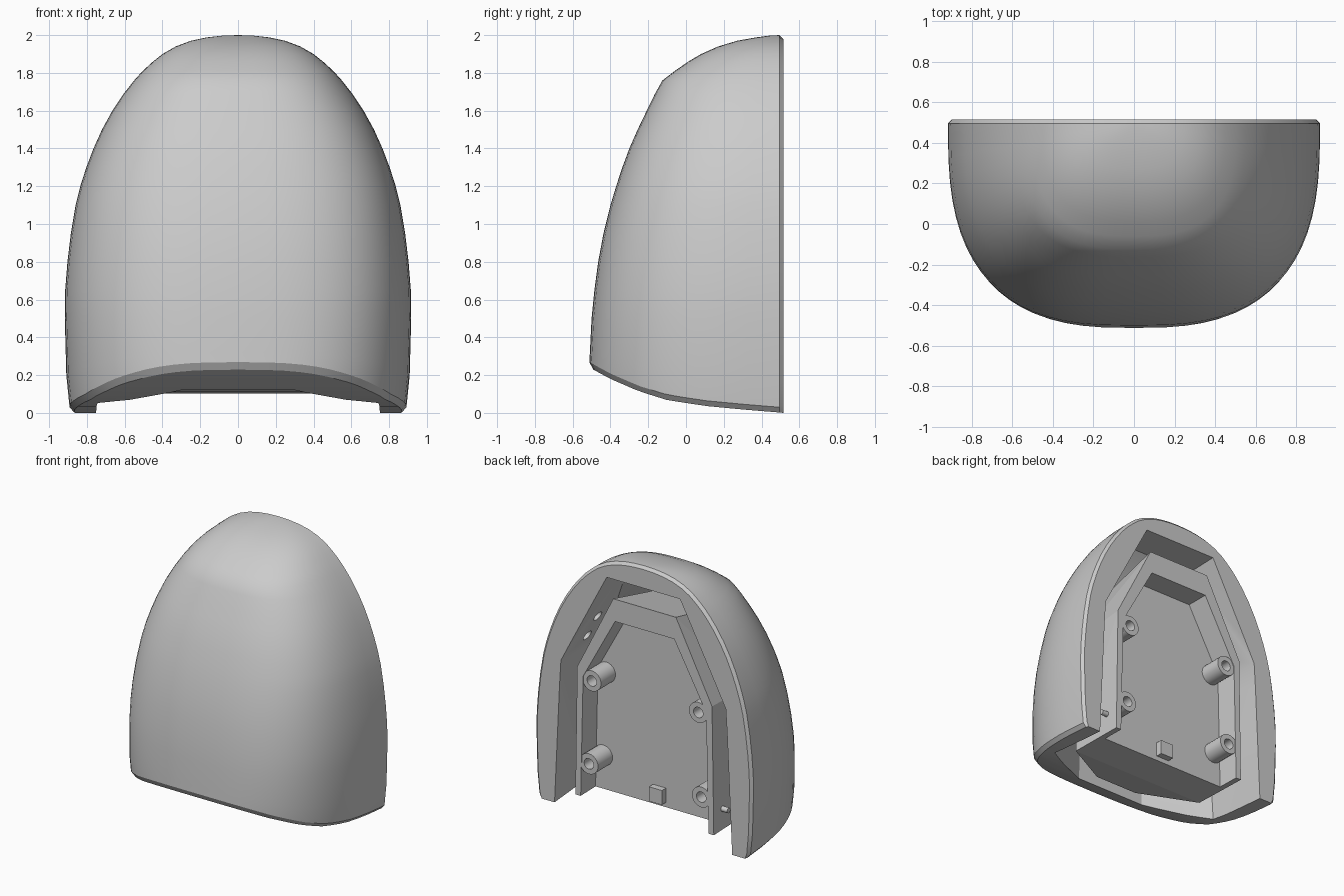
import bpy, bmesh, math
from mathutils import Matrix, Vector

if "Cube" in bpy.data.objects:
    bpy.data.objects.remove(bpy.data.objects["Cube"])

BACK = 0.495


def finish(bm, name):
    bmesh.ops.recalc_face_normals(bm, faces=bm.faces[:])
    me = bpy.data.meshes.new(name)
    bm.to_mesh(me)
    bm.free()
    ob = bpy.data.objects.new(name, me)
    bpy.context.collection.objects.link(ob)
    return ob


def hull(name, pts):
    """Convex solid around points (x, y, z), mirrored in x."""
    bm = bmesh.new()
    for x, y, z in pts:
        for s in (1, -1):
            bm.verts.new((s * x, y, z))
    bmesh.ops.convex_hull(bm, input=bm.verts[:])
    bmesh.ops.dissolve_limit(bm, angle_limit=0.01, verts=bm.verts[:], edges=bm.edges[:])
    return finish(bm, name)


def rod(name, a, b, r, hole=0, depth=0):
    """Cylinder from a to b, optionally with a blind hole in the b end."""
    a, b = Vector(a), Vector(b)
    d = b - a
    bm = bmesh.new()
    m = Matrix.Translation((a + b) / 2) @ d.to_track_quat('Z', 'Y').to_matrix().to_4x4()
    bmesh.ops.create_cone(bm, cap_ends=True, segments=24, radius1=r, radius2=r,
                          depth=d.length, matrix=m)
    if hole:
        end = max(bm.faces, key=lambda f: f.calc_center_median().dot(d))
        bmesh.ops.inset_region(bm, faces=[end], thickness=r - hole)
        e = bmesh.ops.extrude_face_region(bm, geom=[end])
        bmesh.ops.delete(bm, geom=[end], context='FACES_ONLY')
        vs = [v for v in e['geom'] if isinstance(v, bmesh.types.BMVert)]
        bmesh.ops.translate(bm, verts=vs, vec=-d.normalized() * depth)
    return finish(bm, name)


def cut(ob, tool):
    mod = ob.modifiers.new("cut", 'BOOLEAN')
    mod.operation, mod.object, mod.solver = 'DIFFERENCE', tool, 'EXACT'
    bpy.context.view_layer.objects.active = ob
    bpy.ops.object.modifier_apply(modifier=mod.name)
    bpy.data.objects.remove(tool)


def smooth(ob, deg):
    bpy.ops.object.select_all(action='DESELECT')
    ob.select_set(True)
    bpy.context.view_layer.objects.active = ob
    bpy.ops.object.shade_smooth_by_angle(angle=math.radians(deg))


# Curved lower edge of the shell: (y, z)
EDGE = [(-0.52, 0.245), (-0.4, 0.18), (-0.25, 0.115), (-0.1, 0.068),
        (0.1, 0.037), (0.3, 0.018), (0.52, 0.0)]


def edge_z(y):
    for (y0, z0), (y1, z1) in zip(EDGE, EDGE[1:]):
        if y <= y1:
            return z0 + (z1 - z0) * (y - y0) / (y1 - y0)
    return 0.0


# Domed shell: rings of (height, half width, front y)
RINGS = [(0.5, .917, -.500), (0.65, .915, -.485), (0.8, .903, -.465), (0.95, .885, -.437),
         (1.1, .86, -.40), (1.2, .835, -.37), (1.3, .803, -.337), (1.4, .765, -.30),
         (1.5, .72, -.256), (1.6, .665, -.208), (1.69, .605, -.164), (1.76, .55, -.125),
         (1.81, .505, -.06), (1.86, .45, .012), (1.9, .40, .08), (1.94, .33, .17),
         (1.97, .25, .27), (1.988, .165, .37), (1.997, .085, .44)]
N = 36


def arc(w, d):
    for i in range(N + 1):
        a = math.pi * i / N
        c, s = math.cos(a), max(0.0, math.sin(a)) if 0 < i < N else 0.0
        yield math.copysign(w * abs(c) ** (2 / 2.8), c) if i != N // 2 else 0.0, BACK - d * s ** (2 / 2.8)


bm = bmesh.new()
rows = [[bm.verts.new((x, y, edge_z(y))) for x, y in arc(.867, .985)],
        [bm.verts.new((x, y, edge_z(y) + .028)) for x, y in arc(.892, 1.007)],
        [bm.verts.new((x, y, .5 * edge_z(y) + .2)) for x, y in arc(.909, 1.004)]]
for z, w, y in RINGS:
    rows.append([bm.verts.new((px, py, z)) for px, py in arc(w, BACK - y)])
pole = bm.verts.new((0, BACK, 2.0))
for a, b in zip(rows, rows[1:]):
    for i in range(N):
        bm.faces.new((a[i], a[i + 1], b[i + 1], b[i]))
for i in range(N):
    bm.faces.new((rows[-1][i], rows[-1][i + 1], pole))
low = rows[0]
for i in range(N // 2 - 1):
    bm.faces.new((low[i], low[i + 1], low[N - i - 1], low[N - i]))
h = N // 2
bm.faces.new((low[h - 1], low[h], low[h + 1]))
back = bm.faces.new([r[0] for r in rows] + [pole] + [r[-1] for r in reversed(rows)])
bmesh.ops.recalc_face_normals(bm, faces=bm.faces[:])
# stepped lip around the open back
bmesh.ops.inset_region(bm, faces=[back], thickness=0.02)
for v in back.verts:
    v.co.y += 0.02
    if v.co.z < 0.035:
        v.co.z = 0.0
shell = finish(bm, "shell")

# Angular cavity, open to the back and below
cut(shell, hull("cavity_cutter", [
    (.765, .6, -.3), (.70, .6, 1.1), (.31, .6, 1.84),
    (.765, 0, -.3), (.68, 0, 1.1), (.28, 0, 1.64), (.31, .25, 1.83),
    (.30, -.27, -.3), (.28, -.25, 1.2)]))
# blind screw holes in the sloping cavity walls
for s in (1, -1):
    for x, z in ((.54, 1.40), (.63, 1.23)):
        n = Vector((.885 * s, 0, .466))
        p = Vector((x * s, .3, z))
        cut(shell, rod("hole_cutter", p - n * .1, p + n * .07, .04))
smooth(shell, 25)

# Inner tray
tray = hull("inner_tray", [
    (.585, .5, .10), (.57, .5, 1.08), (.265, .5, 1.68),
    (.58, .04, .11), (.55, .04, 1.05), (.25, .04, 1.57),
    (.18, -.2, .15), (.18, -.2, 1.15)])
cut(tray, hull("recess_cutter", [
    (x, y, z) for y in (.32, .7) for x, z in ((.545, -.1), (.52, 1.02), (.25, 1.51))]))

# Screw bosses and side pegs on the tray
for s, side in ((1, "right"), (-1, "left")):
    for x, z, lvl in ((.45, 1.0, "upper"), (.475, .36, "lower")):
        b = rod(f"{lvl}_boss_{side}", (s * x, .31, z), (s * x, .495, z), .078, .04, .15)
        smooth(b, 30)
    smooth(rod(f"peg_{side}", (s * .56, .39, .26), (s * .635, .39, .26), .02), 30)

# Small catch at the foot of the tray floor
hull("catch_block", [(.055, y, z) for y in (.31, .37) for z in (.14, .25)])
